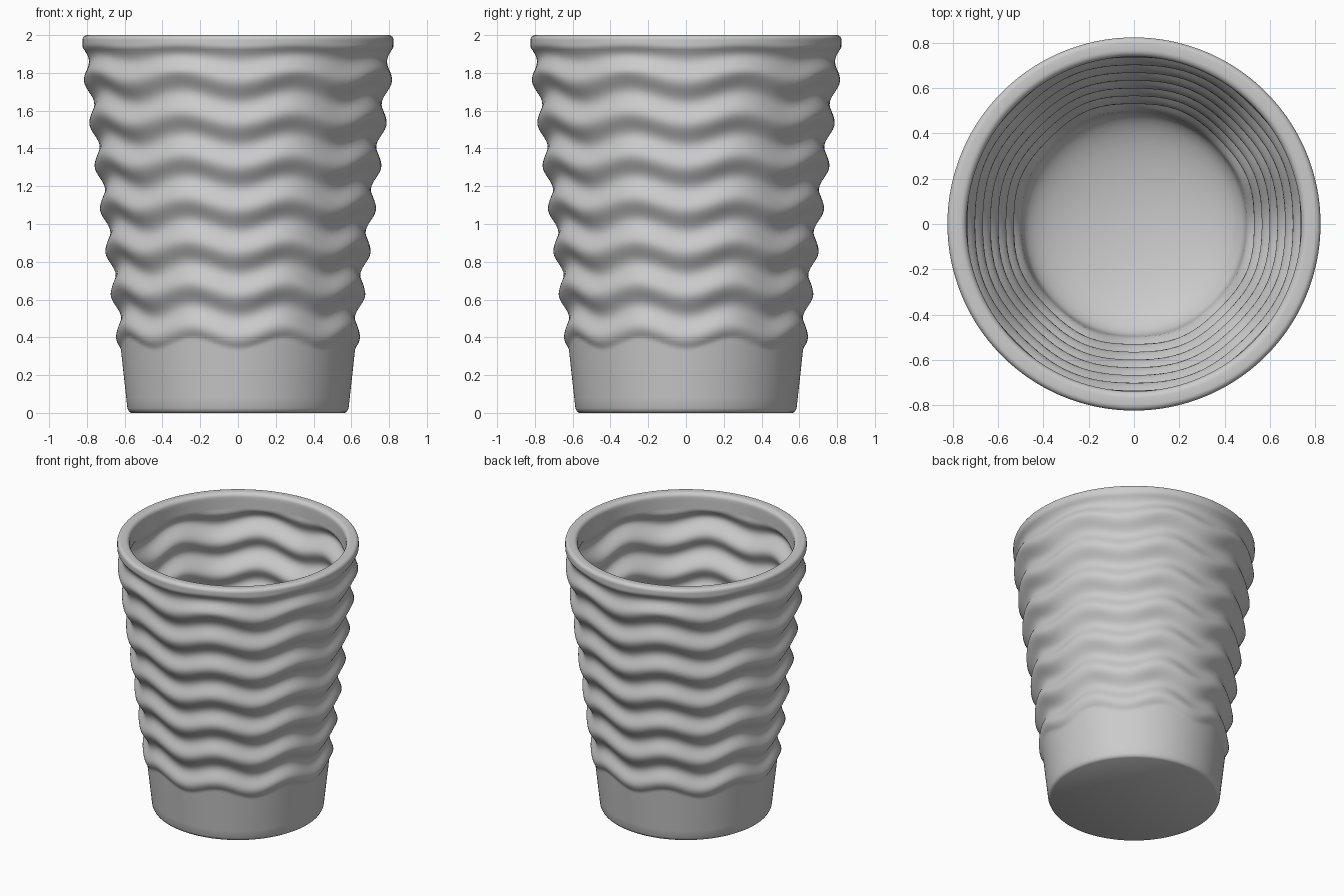
import bpy
import bmesh
from math import cos, sin, pi, radians

cube = bpy.data.objects.get("Cube")
if cube:
    bpy.data.objects.remove(cube, do_unlink=True)

SEGMENTS = 160
PITCH = 0.2267       # vertical distance between ridges
FIRST_RIDGE = 0.395  # height of the lowest ridge
WAVES = 8            # undulations around the cup


def ripple(angle, z):
    """Ridge profile from -1 (groove) to 1 (ridge), undulating around the cup."""
    fade = max(0.0, min(1.0, (1.98 - z) / 0.2))
    h = z - 0.03 * fade * (1 - cos(WAVES * angle)) - FIRST_RIDGE
    return -1.0 if h < -PITCH / 2 else cos(2 * pi * h / PITCH)


def outer_radius(angle, z):
    wavy = 0.576 + 0.125 * z + 0.02 * ripple(angle, z)
    plain = 0.583 + 0.11 * z if z < 0.45 else 0.0
    return min(0.823, max(wavy, plain))


def inner_radius(angle, z):
    if z > 1.87:
        return 0.738
    return 0.478 + 0.151 * z + 0.025 * ripple(angle, z)


def steps(a, b, n):
    return [a + (b - a) * i / n for i in range(n + 1)]


# Each row is (height, radius function); rows run from base, over the rim, to the floor
rows = [(0.0, lambda a: 0.565), (0.008, lambda a: 0.578)]
rows += [(z, lambda a, z=z: outer_radius(a, z)) for z in steps(0.025, 0.3, 5)]
rows += [(z, lambda a, z=z: outer_radius(a, z)) for z in steps(0.31, 1.975, 130)]
# Rounded rim
for t in steps(10, 90, 5):
    t = radians(t)
    rows.append((1.975 + 0.025 * sin(t), lambda a, t=t: 0.798 + 0.025 * cos(t)))
for t in steps(90, 180, 5):
    t = radians(t)
    rows.append((1.97 + 0.03 * sin(t), lambda a, t=t: 0.768 + 0.03 * cos(t)))
# Inside wall
rows += [(z, lambda a, z=z: inner_radius(a, z)) for z in steps(1.95, 0.28, 110)]
# Bowl-shaped floor
for t in steps(8, 84, 12):
    t = radians(t)
    rows.append((0.28 - 0.18 * sin(t),
                 lambda a, t=t: inner_radius(a, 0.28) * cos(t)))

bm = bmesh.new()
angles = [2 * pi * i / SEGMENTS - pi / 2 for i in range(SEGMENTS)]
rings = [[bm.verts.new((r(a) * cos(a), r(a) * sin(a), z)) for a in angles]
         for z, r in rows]
for low, high in zip(rings, rings[1:]):
    for i in range(SEGMENTS):
        j = (i + 1) % SEGMENTS
        bm.faces.new((low[i], low[j], high[j], high[i]))
bm.faces.new(rings[0][::-1])
bm.faces.new(rings[-1])
bmesh.ops.recalc_face_normals(bm, faces=bm.faces)

mesh = bpy.data.meshes.new("ribbed_cup")
bm.to_mesh(mesh)
bm.free()
cup = bpy.data.objects.new("ribbed_cup", mesh)
bpy.context.collection.objects.link(cup)

# Plain grey clay
grey = bpy.data.materials.new("plain_grey")
grey.use_nodes = True
colour = (0.6, 0.6, 0.6, 1.0)
grey.diffuse_color = colour
grey.node_tree.nodes["Principled BSDF"].inputs["Base Color"].default_value = colour
mesh.materials.append(grey)

bpy.ops.object.select_all(action="DESELECT")
cup.select_set(True)
bpy.context.view_layer.objects.active = cup
bpy.ops.object.shade_smooth_by_angle(angle=radians(45))
